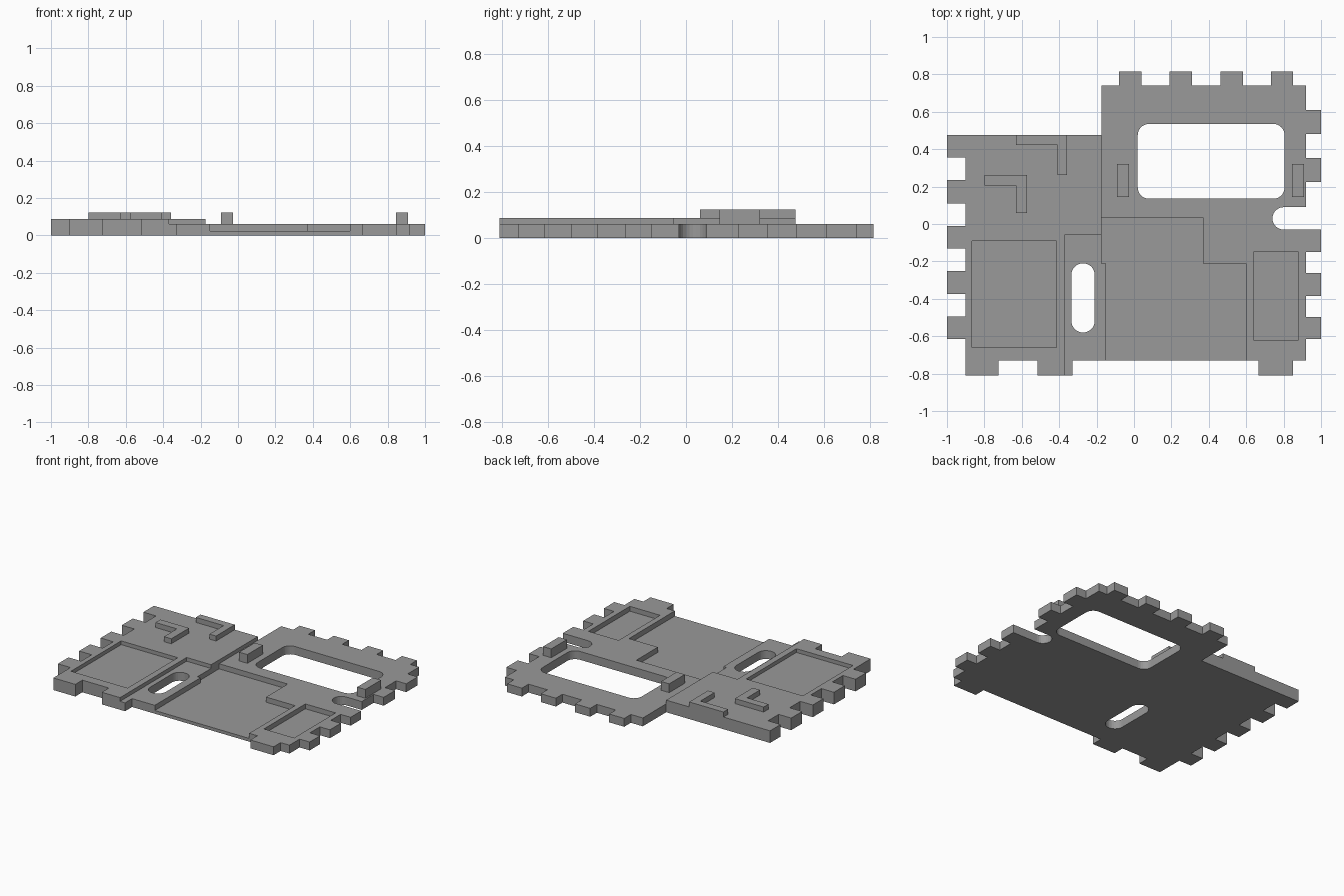
import bpy, bmesh, math

if "Cube" in bpy.data.objects:
    bpy.data.objects.remove(bpy.data.objects["Cube"])

grey = bpy.data.materials.new("plain grey")
grey.diffuse_color = (0.32, 0.32, 0.32, 1)
grey.use_nodes = True
grey.node_tree.nodes["Principled BSDF"].inputs["Base Color"].default_value = grey.diffuse_color


def prism(name, pts, z0, z1):
    """Extrude a flat outline from z0 to z1."""
    bm = bmesh.new()
    face = bm.faces.new([bm.verts.new((x, y, z0)) for x, y in pts])
    top = bmesh.ops.extrude_face_region(bm, geom=[face])["geom"]
    for v in top:
        if isinstance(v, bmesh.types.BMVert):
            v.co.z = z1
    bmesh.ops.recalc_face_normals(bm, faces=bm.faces)
    me = bpy.data.meshes.new(name)
    bm.to_mesh(me)
    bm.free()
    me.materials.append(grey)
    ob = bpy.data.objects.new(name, me)
    bpy.context.collection.objects.link(ob)
    return ob


def rect(x0, x1, y0, y1):
    return [(x0, y0), (x1, y0), (x1, y1), (x0, y1)]


def arc(cx, cy, r, a0, a1, n=8):
    return [(cx + r * math.cos(math.radians(a0 + (a1 - a0) * i / n)),
             cy + r * math.sin(math.radians(a0 + (a1 - a0) * i / n))) for i in range(n + 1)]


def rounded(x0, x1, y0, y1, r):
    return (arc(x1 - r, y1 - r, r, 0, 90) + arc(x0 + r, y1 - r, r, 90, 180)
            + arc(x0 + r, y0 + r, r, 180, 270) + arc(x1 - r, y0 + r, r, 270, 360))


def teeth(spans, base, tip, vertical=False):
    """Square joint tabs along one edge."""
    pts = []
    for a, b in spans:
        pts += [(a, base), (a, tip), (b, tip), (b, base)]
    return [(y, x) for x, y in pts] if vertical else pts


def cut(ob, cutters):
    """Subtract the cutters, keep the result and drop the helpers."""
    for c in cutters:
        m = ob.modifiers.new("cut", 'BOOLEAN')
        m.operation, m.solver, m.object = 'DIFFERENCE', 'EXACT', c
        c.hide_render = True
    bpy.context.view_layer.update()
    dg = bpy.context.evaluated_depsgraph_get()
    me = bpy.data.meshes.new_from_object(ob.evaluated_get(dg))
    ob.modifiers.clear()
    ob.data = me
    for c in cutters:
        bpy.data.objects.remove(c)


# tabbed edges
left_edge = teeth([(0.475, 0.355), (0.235, 0.11), (-0.01, -0.13),
                   (-0.25, -0.375), (-0.495, -0.615)], -0.9, -1, True)
right_low = teeth([(-0.615, -0.497), (-0.385, -0.262), (-0.15, -0.03)], 0.92, 1, True)
right_high = teeth([(0.225, 0.353), (0.48, 0.61)], 0.92, 1, True)
back_edge = teeth([(0.85, 0.733), (0.583, 0.463), (0.31, 0.19), (0.04, -0.08)], 0.74, 0.815)
front_edge = teeth([(-0.9, -0.725), (-0.515, -0.33), (0.665, 0.85)], -0.73, -0.81)

# base plate with the rounded notch on its right edge
outline = (front_edge[1:] + [(0.92, -0.73)] + right_low
           + arc(0.80, 0.03, 0.06, 270, 90, 12) + [(0.92, 0.09)] + right_high
           + [(0.92, 0.74)] + back_edge + [(-0.175, 0.74), (-0.175, 0.475)] + left_edge)
base = prism("base_plate", outline, 0, 0.06)
cut(base, [
    prism("window_cutter", rounded(0.02, 0.805, 0.135, 0.535, 0.06), -0.1, 0.2),
    prism("slot_cutter", rounded(-0.335, -0.21, -0.58, -0.21, 0.0624), -0.1, 0.2),
    prism("recess_cutter", [(-0.15, -0.9), (0.6, -0.9), (0.6, -0.21), (0.37, -0.21),
                            (0.37, 0.035), (-0.175, 0.035), (-0.175, -0.21),
                            (-0.15, -0.21)], 0.023, 0.2),
    prism("pocket_cutter", rect(0.64, 0.88, -0.62, -0.15), 0.025, 0.2),
])

# raised left panel with its open pocket
raised = prism("raised_panel", front_edge[1:6] + [(-0.37, -0.81), (-0.37, -0.055),
               (-0.175, -0.055), (-0.175, 0.475)] + left_edge, 0.06, 0.087)
cut(raised, [prism("panel_pocket_cutter", rect(-0.865, -0.415, -0.66, -0.09), 0.0, 0.2)])

# L-shaped corner guides
for i, (x0, xm, x1, y0, ym, y1) in enumerate([(-0.63, -0.41, -0.358, 0.262, 0.422, 0.475),
                                             (-0.80, -0.63, -0.572, 0.06, 0.207, 0.262)]):
    prism(f"corner_guide_{i + 1}", [(x0, ym), (xm, ym), (xm, y0), (x1, y0),
                                    (x1, y1), (x0, y1)], 0.087, 0.123)

# stop blocks beside the window
for side, x in (("left", -0.092), ("right", 0.845)):
    prism(f"stop_block_{side}", rect(x, x + 0.065, 0.145, 0.322), 0.06, 0.123)
